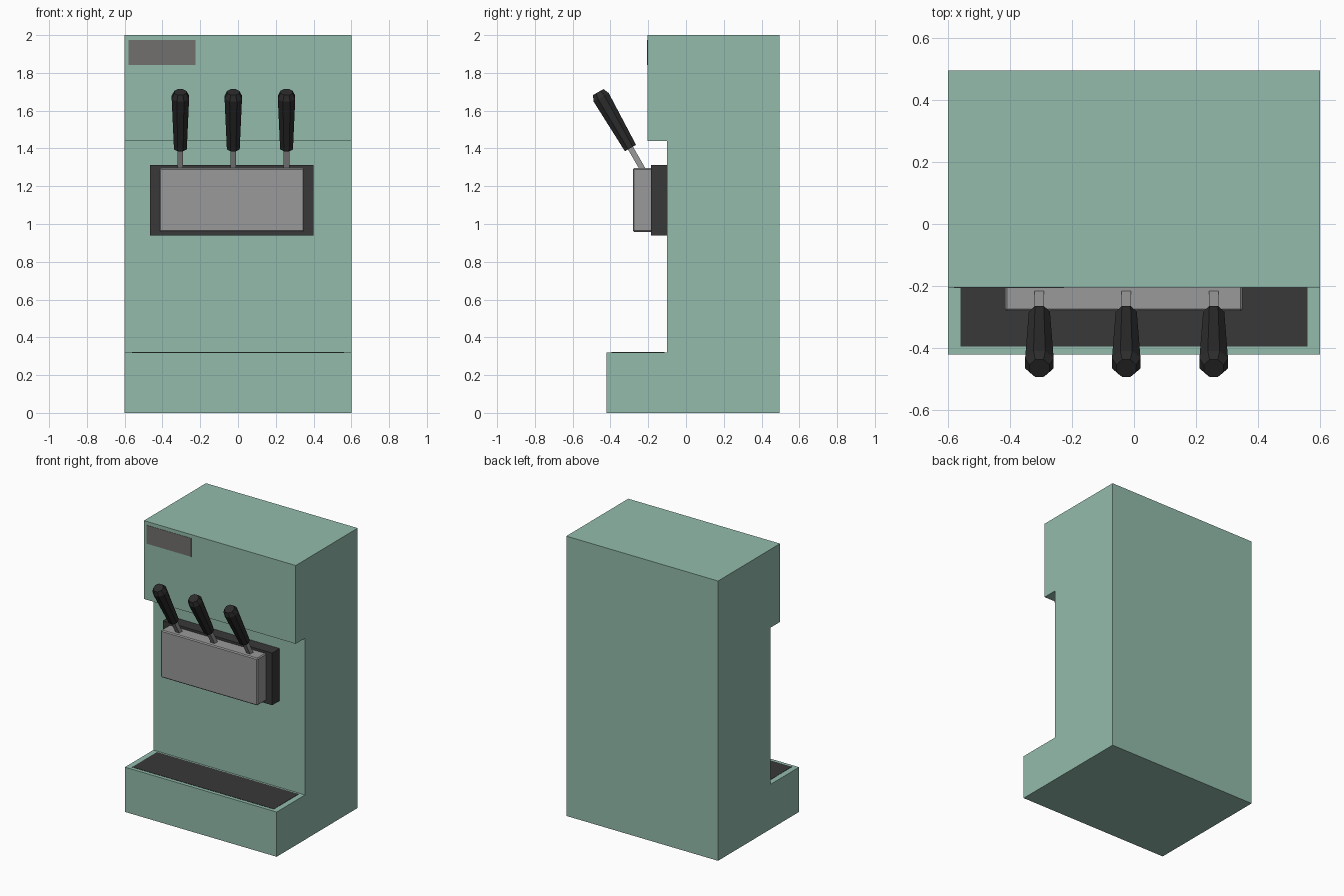
import bpy, bmesh, math
from mathutils import Matrix, Vector

if "Cube" in bpy.data.objects:
    bpy.data.objects.remove(bpy.data.objects["Cube"])


def material(name, rgb):
    m = bpy.data.materials.new(name)
    m.diffuse_color = (*rgb, 1)
    m.use_nodes = True
    m.node_tree.nodes["Principled BSDF"].inputs["Base Color"].default_value = m.diffuse_color
    return m


GREEN = material("green_paint", (0.29, 0.50, 0.41))
DARK = material("dark_plastic", (0.04, 0.04, 0.04))
BLACK = material("black_grip", (0.025, 0.025, 0.025))
STEEL = material("steel", (0.32, 0.32, 0.32))
PANEL = material("panel_grey", (0.17, 0.16, 0.155))


def finish(bm, name, mat):
    bmesh.ops.recalc_face_normals(bm, faces=bm.faces)
    me = bpy.data.meshes.new(name)
    bm.to_mesh(me)
    bm.free()
    me.materials.append(mat)
    ob = bpy.data.objects.new(name, me)
    bpy.context.collection.objects.link(ob)
    return ob


def box(name, x, y, z, mat, bevel=0):
    bm = bmesh.new()
    size = Vector((x[1] - x[0], y[1] - y[0], z[1] - z[0]))
    mid = Vector((sum(x) / 2, sum(y) / 2, sum(z) / 2))
    bmesh.ops.create_cube(bm, size=1, matrix=Matrix.Translation(mid) @ Matrix.Diagonal((*size, 1)))
    ob = finish(bm, name, mat)
    if bevel:
        mod = ob.modifiers.new("bevel", "BEVEL")
        mod.width, mod.segments = bevel, 1
    return ob


def lathe(name, rings, sides, matrix, mat):
    """Faceted rod along local z; rings are (height, half width across flats)."""
    bm = bmesh.new()
    loops = []
    for h, r in rings:
        rad = r / math.cos(math.pi / sides)
        loops.append([bm.verts.new((rad * math.cos((i + 0.5) * math.tau / sides),
                                    rad * math.sin((i + 0.5) * math.tau / sides), h))
                      for i in range(sides)])
    for a, b in zip(loops, loops[1:]):
        for i in range(sides):
            j = (i + 1) % sides
            bm.faces.new((a[i], a[j], b[j], b[i]))
    bm.faces.new(loops[0])
    bm.faces.new(loops[-1])
    bm.transform(matrix)
    return finish(bm, name, mat)


# Cabinet: side profile (y, z) extruded across the width
profile = [(0.495, 0), (-0.42, 0), (-0.42, 0.32), (-0.10, 0.32),
           (-0.10, 1.44), (-0.205, 1.44), (-0.205, 2), (0.495, 2)]
bm = bmesh.new()
face = bm.faces.new([bm.verts.new((-0.6, y, z)) for y, z in profile])
new = bmesh.ops.extrude_face_region(bm, geom=[face])["geom"]
bmesh.ops.translate(bm, vec=(1.2, 0, 0), verts=[v for v in new if isinstance(v, bmesh.types.BMVert)])
finish(bm, "cabinet", GREEN)

# Drip tray and front label panel, nearly flush
box("drip_tray", (-0.56, 0.56), (-0.395, -0.115), (0.30, 0.322), DARK)
box("label_panel", (-0.58, -0.225), (-0.207, -0.19), (1.842, 1.974), PANEL)

# Dispensing head and its backing plate
box("head_backing", (-0.465, 0.40), (-0.185, -0.09), (0.94, 1.313), DARK)
box("dispensing_head", (-0.416, 0.35), (-0.281, -0.175), (0.958, 1.296), STEEL, 0.007)

# Three levers leaning forward 30 degrees
for i, x in enumerate((-0.305, -0.025, 0.257)):
    m = Matrix.Translation((x, -0.294, 1.402)) @ Matrix.Rotation(math.radians(30), 4, "X")
    lathe(f"lever_stem_{i + 1}", [(-0.145, 0.015), (0.02, 0.015)], 4, m, STEEL)
    lathe(f"lever_grip_{i + 1}", [(0, 0.034), (0.31, 0.046), (0.342, 0.032)], 8, m, BLACK)
